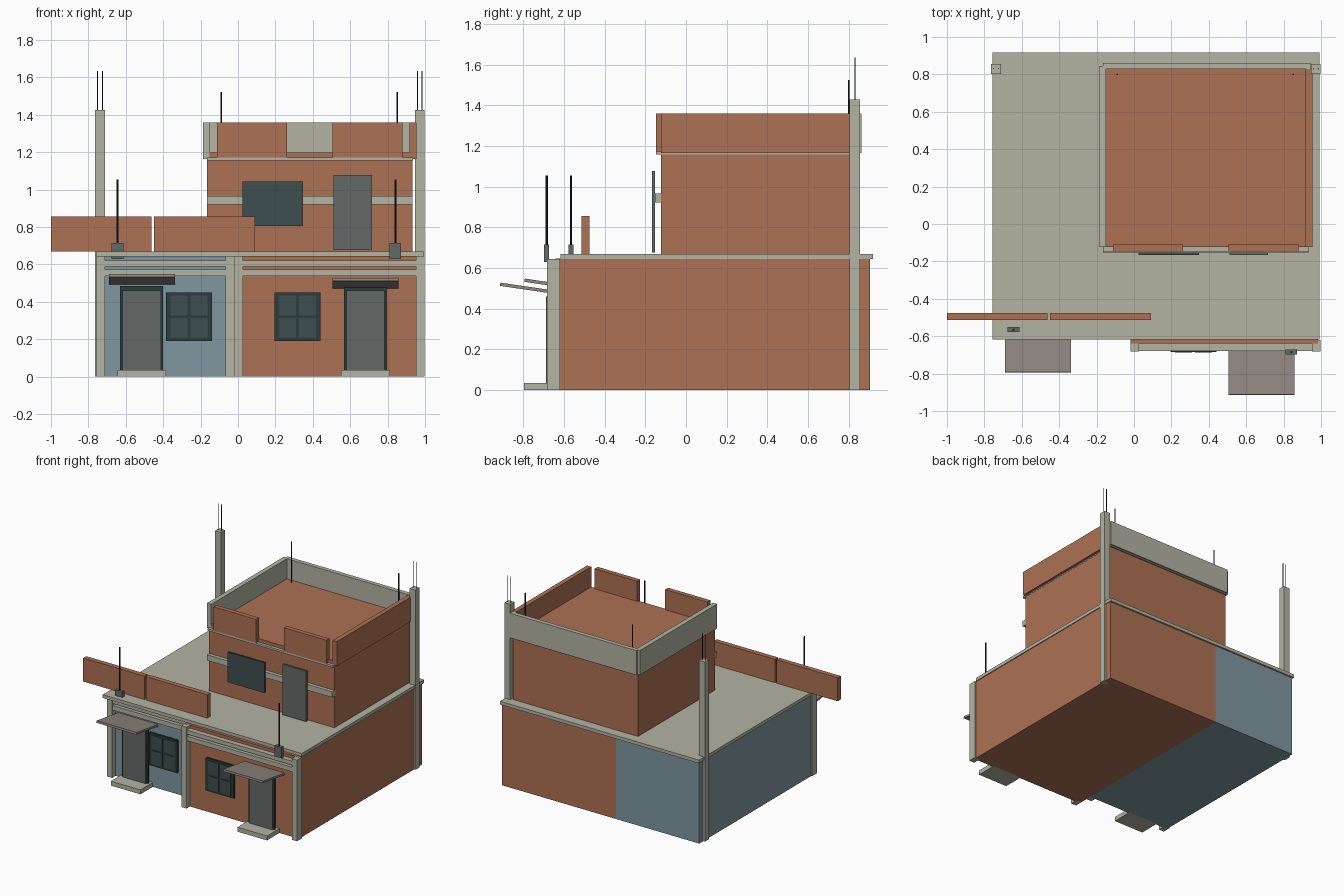
import bpy, math

if "Cube" in bpy.data.objects:
    bpy.data.objects.remove(bpy.data.objects["Cube"])


def material(name, r, g, b):
    m = bpy.data.materials.new(name)
    lin = [((c / 255 + 0.055) / 1.055) ** 2.4 for c in (r, g, b)]
    m.diffuse_color = (*lin, 1)
    m.use_nodes = True
    m.node_tree.nodes["Principled BSDF"].inputs["Base Color"].default_value = m.diffuse_color
    return m


BRICK = material("brick orange", 174, 113, 83)
BLUE = material("faded blue", 128, 151, 160)
CONCRETE = material("concrete", 179, 180, 164)
DOOR = material("door grey", 100, 106, 104)
FRAME = material("dark frame", 44, 60, 61)
GLASS = material("dark glass", 62, 79, 80)
CANOPY = material("canopy brown grey", 143, 135, 127)
METAL = material("black metal", 32, 37, 37)


def box(name, mat, x0, x1, y0, y1, z0, z1):
    """Axis-aligned box given by its limits."""
    v = [(x, y, z) for x in (x0, x1) for y in (y0, y1) for z in (z0, z1)]
    f = [(0, 1, 3, 2), (4, 6, 7, 5), (0, 4, 5, 1), (2, 3, 7, 6), (0, 2, 6, 4), (1, 5, 7, 3)]
    me = bpy.data.meshes.new(name)
    me.from_pydata(v, [], f)
    me.materials.append(mat)
    ob = bpy.data.objects.new(name, me)
    bpy.context.collection.objects.link(ob)
    return ob


def rod(name, x, y, z0, z1, r):
    bpy.ops.mesh.primitive_cylinder_add(vertices=6, radius=r, depth=z1 - z0,
                                        location=(x, y, (z0 + z1) / 2))
    ob = bpy.context.object
    ob.name = name
    ob.data.materials.append(METAL)


def house_front(side, x0, x1, wall, door_x, win_x, canopy_x, canopy_z, box_x):
    """Columns, beams, door, window, step, canopy and mast of one unit."""
    front = wall - 0.043
    # frame
    for i, cx in enumerate((x0, x1 - 0.046)):
        box(f"{side}_front_column_{i}", CONCRETE, cx, cx + 0.046, front, wall + 0.02, 0, 0.645)
    for i, (a, b) in enumerate(((0.538, 0.574), (0.59, 0.622))):
        box(f"{side}_front_beam_{i}", CONCRETE, x0 + 0.04, x1 - 0.04, front + 0.003, wall + 0.01, a, b)
    # door and step
    box(f"{side}_door_frame", FRAME, door_x - 0.115, door_x + 0.115, front + 0.005, front + 0.018, 0.03, 0.485)
    box(f"{side}_door", DOOR, door_x - 0.102, door_x + 0.102, front - 0.005, front + 0.008, 0.03, 0.46)
    box(f"{side}_step", CONCRETE, door_x - 0.13, door_x + 0.13, wall - 0.155, wall + 0.01, 0, 0.035)
    # window with two by two panes
    box(f"{side}_window_frame", FRAME, win_x - 0.123, win_x + 0.123, front - 0.001, front + 0.014, 0.19, 0.45)
    for i in (-1, 1):
        for j in (-1, 1):
            cx, cz = win_x + i * 0.053, 0.32 + j * 0.06
            box(f"{side}_window_pane", GLASS, cx - 0.046, cx + 0.046, front - 0.004, front + 0.002,
                cz - 0.053, cz + 0.053)
    # tilted canopy, outer edge higher
    c = box(f"{side}_canopy", CANOPY, -0.176, 0.176, -0.28, 0, -0.008, 0.008)
    c.location = (canopy_x, wall + 0.004, canopy_z)
    c.rotation_euler.x = -math.atan2(0.04, 0.275)
    # mast with its base box
    my = wall - 0.045
    box(f"{side}_mast_base", DOOR, box_x - 0.031, box_x + 0.031, my - 0.013, my + 0.013, 0.63, 0.716)
    rod(f"{side}_mast", box_x, my, 0.71, 1.055, 0.006)


# ground floor
box("left_house", BLUE, -0.75, -0.02, -0.52, 0.905, 0, 0.65)
box("right_house", BRICK, -0.02, 0.985, -0.64, 0.905, 0, 0.646)
box("roof_slab", CONCRETE, -0.757, 0.992, -0.617, 0.918, 0.644, 0.67)
house_front("left", -0.757, -0.02, -0.52, -0.515, -0.262, -0.513, 0.5, -0.644)
house_front("right", -0.02, 0.997, -0.64, 0.682, 0.318, 0.682, 0.48, 0.841)

# loose parapet panels on the ground floor roof
box("terrace_panel_left", BRICK, -1.0, -0.463, -0.514, -0.475, 0.67, 0.856)
box("terrace_panel_right", BRICK, -0.45, 0.09, -0.514, -0.475, 0.67, 0.856)

# tall rear columns with bare rods on top
for n, x in (("left", -0.738), ("right", 0.972)):
    box(f"{n}_rear_column", CONCRETE, x - 0.026, x + 0.026, 0.803, 0.855, 0, 1.427)
    for d in (-0.013, 0.013):
        rod(f"{n}_rebar", x + d, 0.83, 1.42, 1.635, 0.003)

# upper floor
box("upper_room", BRICK, -0.167, 0.934, -0.123, 0.84, 0.66, 1.16)
box("upper_band", CONCRETE, -0.167, 0.934, -0.152, -0.11, 0.922, 0.967)
box("upper_slab", CONCRETE, -0.167, 0.936, -0.147, 0.85, 1.157, 1.173)
box("upper_roof", BRICK, -0.152, 0.92, -0.123, 0.83, 1.17, 1.2)
box("upper_window", GLASS, 0.025, 0.348, -0.165, -0.152, 0.805, 1.045)
box("upper_door", DOOR, 0.51, 0.716, -0.167, -0.152, 0.677, 1.078)

# upper parapet
box("parapet_left", CONCRETE, -0.187, -0.15, -0.123, 0.845, 1.165, 1.36)
box("parapet_back", CONCRETE, -0.167, 0.943, 0.828, 0.862, 1.165, 1.36)
box("parapet_right", BRICK, 0.918, 0.955, -0.123, 0.828, 1.165, 1.36)
for i, x in enumerate((-0.112, 0.506)):
    box(f"parapet_front_{i}", BRICK, x, x + 0.373, -0.147, -0.11, 1.165, 1.36)

# roof poles
for x in (-0.09, 0.852):
    rod("roof_pole", x, 0.8, 1.19, 1.523, 0.004)
